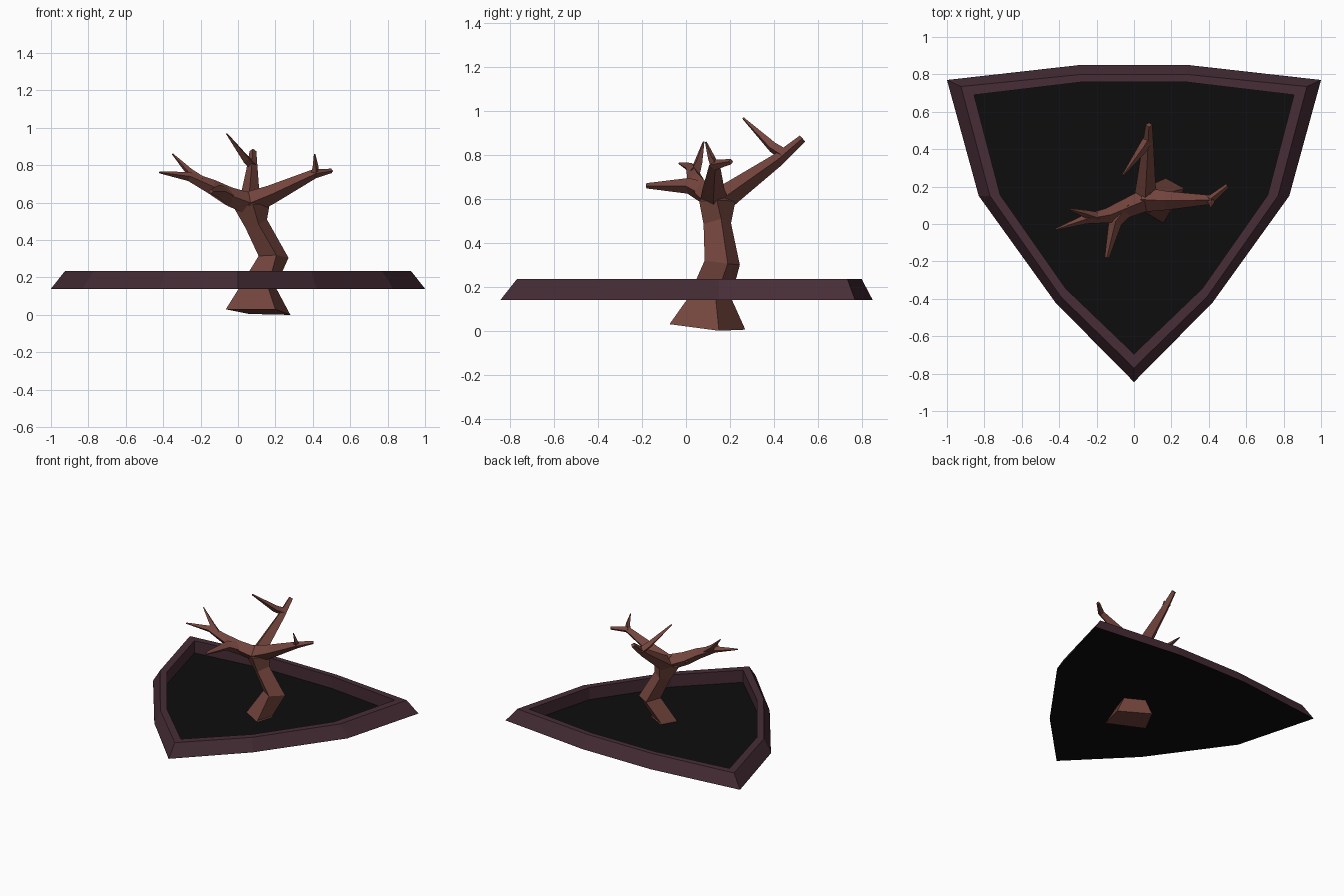
import bpy, bmesh, math
from mathutils import Vector


def material(name, rgb):
    m = bpy.data.materials.new(name)
    m.diffuse_color = (*rgb, 1)
    return m


BARK = material("red brown bark", (0.175, 0.060, 0.047))
RIM = material("dark plum", (0.062, 0.026, 0.036))
BLACK = material("near black", (0.004, 0.004, 0.004))


def add_object(name, bm, mat, fix_normals=True):
    if fix_normals:
        bmesh.ops.recalc_face_normals(bm, faces=bm.faces[:])
    me = bpy.data.meshes.new(name)
    bm.to_mesh(me)
    bm.free()
    me.materials.append(mat)
    ob = bpy.data.objects.new(name, me)
    bpy.context.collection.objects.link(ob)
    return ob


def loft(bm, rings, cap_start=True, cap_end=True):
    """Join rings of equal length with quads."""
    vr = [[bm.verts.new(p) for p in r] for r in rings]
    n = len(vr[0])
    for a, b in zip(vr, vr[1:]):
        for i in range(n):
            j = (i + 1) % n
            bm.faces.new((a[i], a[j], b[j], b[i]))
    if cap_start:
        bm.faces.new(vr[0][::-1])
    if cap_end:
        bm.faces.new(vr[-1])


def outline(half, z):
    """Mirror a half outline (top to tip, tip on x = 0) into a full ring."""
    left = [(-x, y) for x, y in half[-2::-1]]
    return [(x, y, z) for x, y in half + left]


# Shield: sloped rim with a recessed flat panel
outer = [(0.29, 0.85), (1.0, 0.77), (0.83, 0.15), (0.42, -0.42), (0, -0.845)]
ridge = [(0.28, 0.80), (0.925, 0.735), (0.77, 0.15), (0.39, -0.39), (0, -0.77)]
inner = [(0.27, 0.76), (0.855, 0.69), (0.715, 0.155), (0.365, -0.345), (0, -0.695)]
Z0, Z1 = 0.14, 0.235

bm = bmesh.new()
loft(bm, [outline(outer, Z0), outline(ridge, Z1), outline(inner, Z1),
          outline(inner, Z0)], False, False)
# outline runs clockwise, so turn the faces outwards
bmesh.ops.reverse_faces(bm, faces=bm.faces[:])
add_object("shield_rim", bm, RIM, False)

bm = bmesh.new()
loft(bm, [outline(outer, Z0 - 0.001), outline(outer, Z0 + 0.001)])
add_object("shield_panel", bm, BLACK)

# Trunk: crooked four-sided column, flared at the foot
bm = bmesh.new()
loft(bm, [
    [(-0.065, 0.05, 0.03), (0.20, -0.075, 0.03), (0.28, 0.15, 0), (0.06, 0.27, 0.005)],
    [(0.01, 0.10, 0.15), (0.16, 0.01, 0.15), (0.20, 0.135, 0.15), (0.07, 0.205, 0.15)],
    [(0.11, 0.15, 0.315), (0.205, 0.085, 0.32), (0.27, 0.19, 0.305), (0.17, 0.245, 0.30)],
    [(0.04, 0.14, 0.465), (0.11, 0.08, 0.485), (0.155, 0.16, 0.51), (0.08, 0.205, 0.49)],
    [(-0.02, 0.12, 0.57), (0.08, 0.06, 0.59), (0.17, 0.14, 0.595), (0.07, 0.225, 0.59)],
    [(0.03, 0.13, 0.63), (0.07, 0.10, 0.635), (0.10, 0.14, 0.64), (0.07, 0.18, 0.64)],
])
add_object("trunk", bm, BARK)


# Branches: four-sided tapering tubes along short paths (x, y, z, radius)
def branch(name, path):
    bm = bmesh.new()
    pts = [Vector(p[:3]) for p in path]
    rings = []
    for i, p in enumerate(pts):
        d = (pts[min(i + 1, len(pts) - 1)] - pts[max(i - 1, 0)]).normalized()
        side = d.cross(Vector((0, 0, 1))).normalized()
        up = side.cross(d)
        r = path[i][3]
        rings.append([p + r * (side * math.cos(a) + up * math.sin(a))
                      for a in (k * math.pi / 2 for k in range(4))])
    loft(bm, rings)
    add_object(name, bm, BARK)


branch("right_branch", [(0.06, 0.13, 0.595, 0.065), (0.18, 0.125, 0.645, 0.05),
                        (0.41, 0.13, 0.755, 0.025), (0.50, 0.205, 0.77, 0.012)])
branch("right_twig", [(0.405, 0.13, 0.75, 0.022), (0.415, 0.115, 0.79, 0.016),
                      (0.41, 0.09, 0.86, 0.004)])
branch("back_branch", [(0.06, 0.14, 0.58, 0.06), (0.065, 0.23, 0.645, 0.05),
                       (0.075, 0.42, 0.78, 0.03), (0.08, 0.53, 0.875, 0.018)])
branch("back_twig", [(0.075, 0.45, 0.80, 0.028), (0.04, 0.395, 0.835, 0.025),
                     (-0.06, 0.26, 0.968, 0.005)])
branch("left_branch", [(0.07, 0.13, 0.59, 0.06), (-0.05, 0.08, 0.635, 0.05),
                       (-0.14, 0.045, 0.685, 0.04), (-0.26, 0.025, 0.74, 0.025),
                       (-0.42, -0.03, 0.762, 0.005)])
branch("left_twig", [(-0.20, 0.035, 0.715, 0.03), (-0.26, 0.055, 0.765, 0.02),
                     (-0.35, 0.08, 0.86, 0.004)])
branch("front_twig", [(-0.04, 0.09, 0.625, 0.05), (-0.10, 0.01, 0.66, 0.036),
                      (-0.145, -0.18, 0.66, 0.012)])
